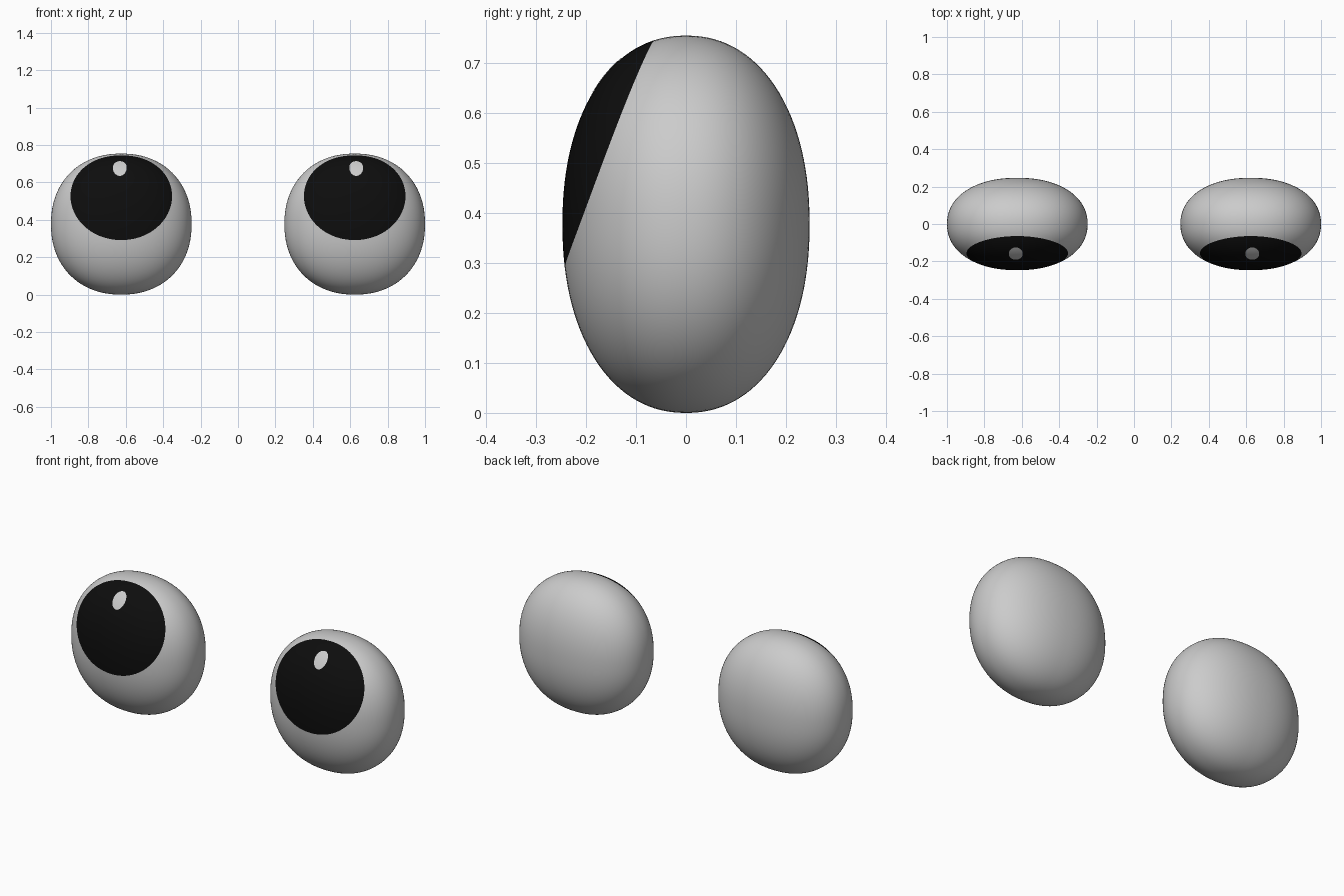
import bpy
import bmesh
from math import sin, cos, pi, radians, hypot
from mathutils import Vector

if "Cube" in bpy.data.objects:
    bpy.data.objects.remove(bpy.data.objects["Cube"])

RADII = Vector((0.376, 0.247, 0.377))   # half sizes of one eyeball
CENTRE_X = 0.624
ROUND = 2.17                            # slightly boxy ellipsoid
SEG = 96

black = bpy.data.materials.new("black")
black.diffuse_color = (0.004, 0.004, 0.004, 1)
black.use_nodes = True
black.node_tree.nodes["Principled BSDF"].inputs["Base Color"].default_value = black.diffuse_color


def surface(d, lift):
    """Point of the eyeball surface in direction d."""
    n = sum(abs(c) ** ROUND for c in d) ** (1 / ROUND)
    return Vector([c / n * r * lift for c, r in zip(d, RADII)])


def patch(name, side, tilt, start, end, rings, aspect=1.0, shift=0.0, lift=1.0, mat=None):
    """Band of the eyeball around an axis tilted up from the front (degrees)."""
    a = radians(tilt)
    axis, u, v = Vector((0, -cos(a), sin(a))), Vector((1, 0, 0)), Vector((0, sin(a), cos(a)))

    def point(r, phi):
        x, y = r * cos(phi) * aspect + radians(shift) * side, r * sin(phi)
        ang = hypot(x, y)
        k = sin(ang) / ang if ang > 1e-9 else 1.0
        return surface(axis * cos(ang) + (u * x + v * y) * k, lift)

    bm = bmesh.new()
    loops = []
    for i in range(rings + 1):
        r = radians(start + (end - start) * i / rings)
        if r < 1e-6 or r > pi - 1e-6:
            loops.append([bm.verts.new(point(r, 0))] * SEG)
        else:
            loops.append([bm.verts.new(point(r, 2 * pi * j / SEG)) for j in range(SEG)])
    for inner, outer in zip(loops, loops[1:]):
        for j in range(SEG):
            k = (j + 1) % SEG
            quad = [inner[j], outer[j], outer[k], inner[k]]
            bm.faces.new(list(dict.fromkeys(quad))).smooth = True
    mesh = bpy.data.meshes.new(name)
    bm.to_mesh(mesh)
    bm.free()
    obj = bpy.data.objects.new(name, mesh)
    obj.location = (side * CENTRE_X, 0, RADII.z)
    if mat:
        mesh.materials.append(mat)
    bpy.context.collection.objects.link(obj)


for side, label in ((-1, "left"), (1, "right")):
    # white of the eye, open where the pupil sits
    patch(label + "_eyeball", side, 31, 44, 180, 48)
    # black pupil, flush with the eyeball
    patch(label + "_pupil", side, 31, 0, 44, 20, mat=black)
    # small oval glint just above the pupil
    patch(label + "_glint", side, 51, 0, 9.5, 5, aspect=0.58, shift=1.2, lift=1.004)
